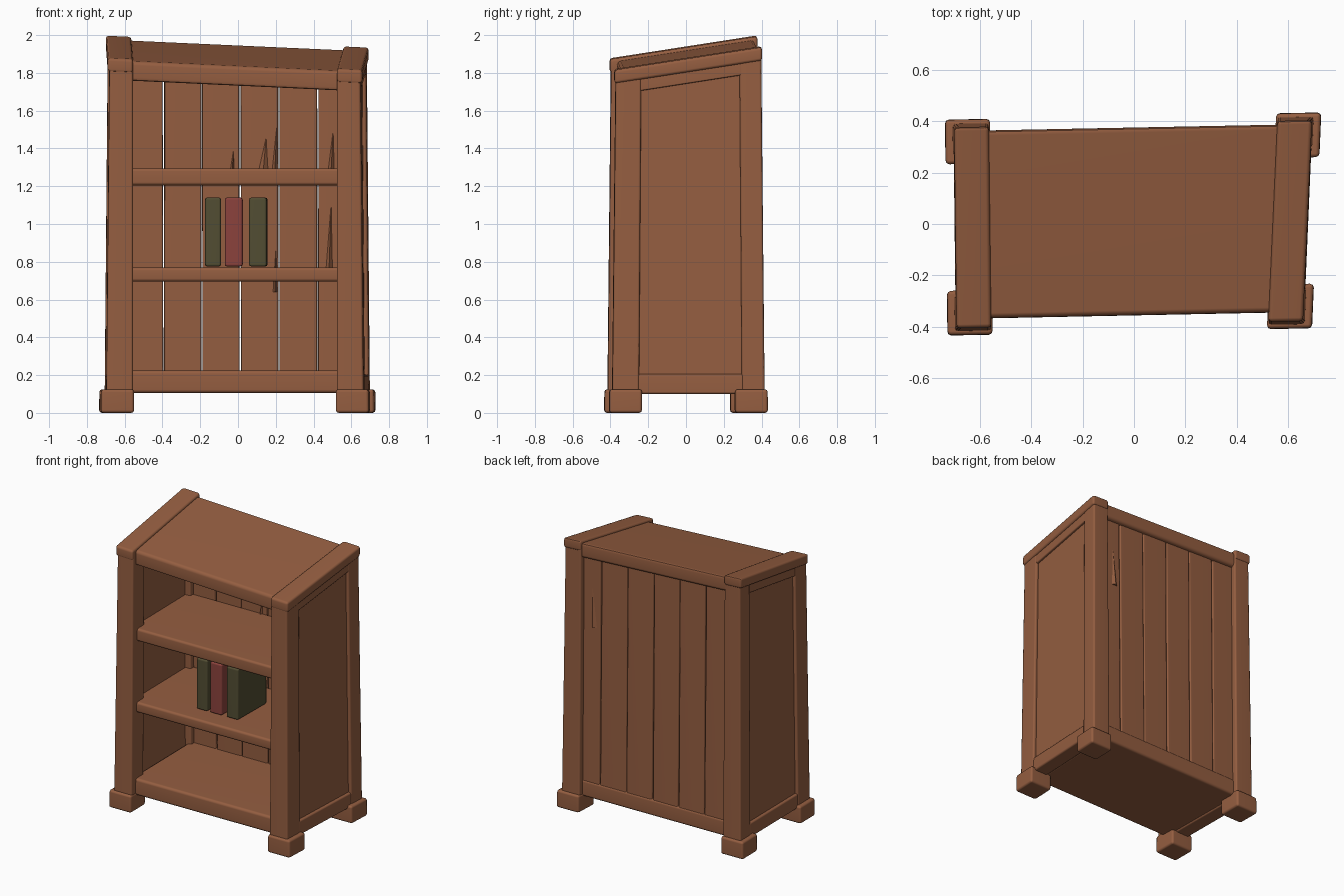
import bpy, bmesh, math, random
from mathutils import Vector

random.seed(4)
cube = bpy.data.objects.get("Cube")
if cube:
    bpy.data.objects.remove(cube, do_unlink=True)


def material(name, rgb):
    m = bpy.data.materials.new(name)
    m.use_nodes = True
    m.diffuse_color = (*rgb, 1)
    m.node_tree.nodes["Principled BSDF"].inputs["Base Color"].default_value = (*rgb, 1)
    return m


WOOD = material("warm brown wood", (0.30, 0.112, 0.052))
GREEN = material("olive green cover", (0.085, 0.075, 0.033))
RED = material("faded red cover", (0.26, 0.055, 0.046))


def warp(p):
    """Crooked carpentry: sloping top, splayed base, slight twist."""
    x, y, z = p
    top = min(max((z - 1.3) / 0.4, 0), 1)
    low = 1 - min(z / 1.8, 1)
    outer = max(0, (abs(x) - 0.55) / 0.13)
    side = 1 if x > 0 else -1
    nx = x - 0.01 + side * 0.018 * low * outer
    nx += y * (0.045 if x > 0 else -0.012) * min(abs(x) / 0.5, 1)
    ny = y * (1 + 0.05 * low) + 0.02 * x
    nz = z + top * (0.155 * y - 0.046 * x)
    return Vector((nx, ny, nz))


def finish(name, bm, mat, bevel):
    for v in bm.verts:
        v.co = warp(v.co)
    if bevel:
        bmesh.ops.bevel(bm, geom=bm.edges[:], offset=bevel, segments=2,
                        profile=0.5, affect='EDGES', clamp_overlap=True)
    bmesh.ops.recalc_face_normals(bm, faces=bm.faces[:])
    me = bpy.data.meshes.new(name)
    bm.to_mesh(me)
    bm.free()
    me.materials.append(mat)
    ob = bpy.data.objects.new(name, me)
    bpy.context.collection.objects.link(ob)
    bpy.ops.object.select_all(action='DESELECT')
    ob.select_set(True)
    bpy.context.view_layer.objects.active = ob
    bpy.ops.object.shade_smooth_by_angle(angle=math.radians(50))
    ob.modifiers.new("weighted normals", 'WEIGHTED_NORMAL').keep_sharp = True
    return ob


def block(name, xs, ys, zs, mat=WOOD, bevel=0.012, jitter=0):
    """Rounded box between the given ranges, bent by the warp."""
    bm = bmesh.new()
    bmesh.ops.create_cube(bm, size=1)
    for v in bm.verts:
        c = [r[0] if k < 0 else r[1] for k, r in zip(v.co, (xs, ys, zs))]
        c[0] += random.uniform(-jitter, jitter)
        v.co = c
    return finish(name, bm, mat, bevel)


def splinter(name, x, y, z, length, width, depth):
    """Thin pointed sliver of broken wood."""
    bm = bmesh.new()
    pts = [(x - width, y, z), (x + width, y, z), (x, y + depth, z),
           (x + width * 0.6, y, z + length)]
    vs = [bm.verts.new(p) for p in pts]
    for a, b, c in ((0, 1, 2), (0, 1, 3), (1, 2, 3), (2, 0, 3)):
        bm.faces.new((vs[a], vs[b], vs[c]))
    return finish(name, bm, WOOD, 0)


# Posts, feet, caps and framed side panels
for s, side in ((-1, "right"), (1, "left")):
    def across(a, b):
        return sorted((s * a, s * b))
    for f, end in ((-1, "front"), (1, "back")):
        inner = 0.25 if f < 0 else 0.27
        block(f"{side}_{end}_post", across(0.55, 0.675),
              sorted((f * inner, f * 0.385)), (0.08, 1.86))
        block(f"{side}_{end}_foot", across(0.545, 0.70),
              sorted((f * 0.235, f * 0.40)), (0, 0.125), bevel=0.015)
    block(f"{side}_cap", across(0.55, 0.685), (-0.392, 0.39), (1.835, 1.907), bevel=0.015)
    block(f"{side}_side_panel", across(0.59, 0.655), (-0.28, 0.30), (0.15, 1.82), bevel=0)
    block(f"{side}_top_rail", across(0.575, 0.672), (-0.27, 0.29), (1.775, 1.85), bevel=0.008)
    block(f"{side}_bottom_rail", across(0.575, 0.672), (-0.26, 0.28), (0.10, 0.205))

# Horizontal boards
block("top_board", (-0.57, 0.57), (-0.355, 0.375), (1.785, 1.89), bevel=0.02)
block("bottom_board", (-0.58, 0.58), (-0.34, 0.355), (0.105, 0.225), bevel=0.018)
for name, z0, z1 in (("lower_shelf", 0.695, 0.77), ("upper_shelf", 1.205, 1.295)):
    block(name, (-0.60, 0.60), (-0.335, 0.315), (z0, z1), bevel=0.016)

# Back planks with narrow uneven gaps
edges = [-0.585, -0.38, -0.18, 0.02, 0.22, 0.42, 0.585]
for i, (a, b) in enumerate(zip(edges, edges[1:])):
    block(f"back_plank_{i + 1}", (a + 0.004, b - 0.004), (0.305, 0.35),
          (0.16, 1.83), bevel=0.008, jitter=0.003)

# Broken slivers on the planks and shelf
for i, (x, z, length, width) in enumerate((
        (0.20, 1.28, 0.26, 0.018), (0.14, 1.28, 0.2, 0.03), (-0.02, 1.29, 0.11, 0.012),
        (0.48, 0.77, 0.42, 0.02), (0.49, 1.28, 0.25, 0.02), (0.2, 0.64, 0.3, 0.012))):
    splinter(f"plank_splinter_{i + 1}", x, 0.31, z, length, width, -0.025)
splinter("back_splinter", 0.47, 0.345, 1.33, 0.36, 0.03, 0.02)

# Books
for name, x0, x1, mat in (("first_book", -0.165, -0.08, GREEN),
                          ("middle_book", -0.06, 0.035, RED),
                          ("last_book", 0.07, 0.165, GREEN)):
    block(name, (x0, x1), (-0.215, 0.10), (0.775, 1.14), mat, bevel=0.012)
